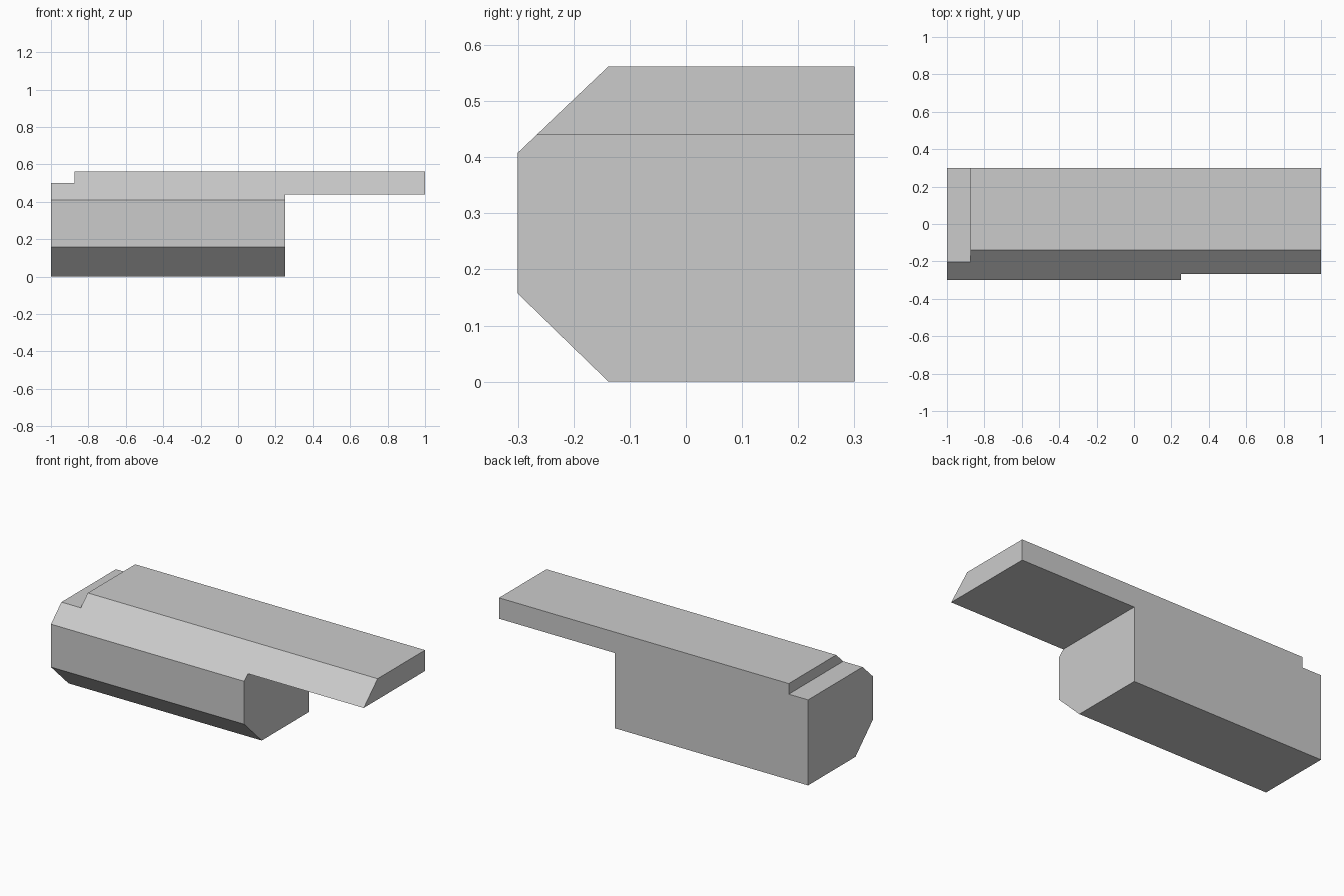
import bpy
import bmesh
from mathutils import Vector

default = bpy.data.objects.get("Cube")
if default:
    bpy.data.objects.remove(default, do_unlink=True)

# Single grey finish
grey = bpy.data.materials.new("plain grey")
grey.use_nodes = True
colour = (0.6, 0.6, 0.6, 1.0)
grey.diffuse_color = colour
grey.node_tree.nodes["Principled BSDF"].inputs["Base Color"].default_value = colour


def prism(name, profile, x0, x1):
    """Extrude a closed (y, z) profile along x from x0 to x1."""
    bm = bmesh.new()
    face = bm.faces.new([bm.verts.new((x0, y, z)) for y, z in profile])
    extruded = bmesh.ops.extrude_face_region(bm, geom=[face])["geom"]
    moved = [v for v in extruded if isinstance(v, bmesh.types.BMVert)]
    bmesh.ops.translate(bm, verts=moved, vec=Vector((x1 - x0, 0, 0)))
    bmesh.ops.recalc_face_normals(bm, faces=bm.faces)
    mesh = bpy.data.meshes.new(name)
    bm.to_mesh(mesh)
    bm.free()
    mesh.materials.append(grey)
    obj = bpy.data.objects.new(name, mesh)
    bpy.context.collection.objects.link(obj)
    return obj


def cut_box(target, name, x0, x1, z0, z1):
    """Cut a full-depth box out of the target, then drop the cutter."""
    cutter = prism(name, [(-0.5, z0), (0.5, z0), (0.5, z1), (-0.5, z1)], x0, x1)
    cutter.hide_render = True
    mod = target.modifiers.new(name, 'BOOLEAN')
    mod.operation = 'DIFFERENCE'
    mod.solver = 'EXACT'
    mod.object = cutter
    bpy.context.view_layer.objects.active = target
    bpy.ops.object.modifier_apply(modifier=mod.name)
    bpy.data.objects.remove(cutter, do_unlink=True)


# Chamfered bar: flat back, bevelled upper and lower front edges
body = prism("chamfered_body", [
    (0.3, 0), (-0.138, 0), (-0.3, 0.157),
    (-0.3, 0.408), (-0.138, 0.562), (0.3, 0.562),
], -1, 1)

# Space under the overhanging top slab
cut_box(body, "overhang_cutter", 0.25, 1.5, -0.5, 0.44)

# Step along the top of the other end
cut_box(body, "step_cutter", -1.5, -0.875, 0.5, 1)
